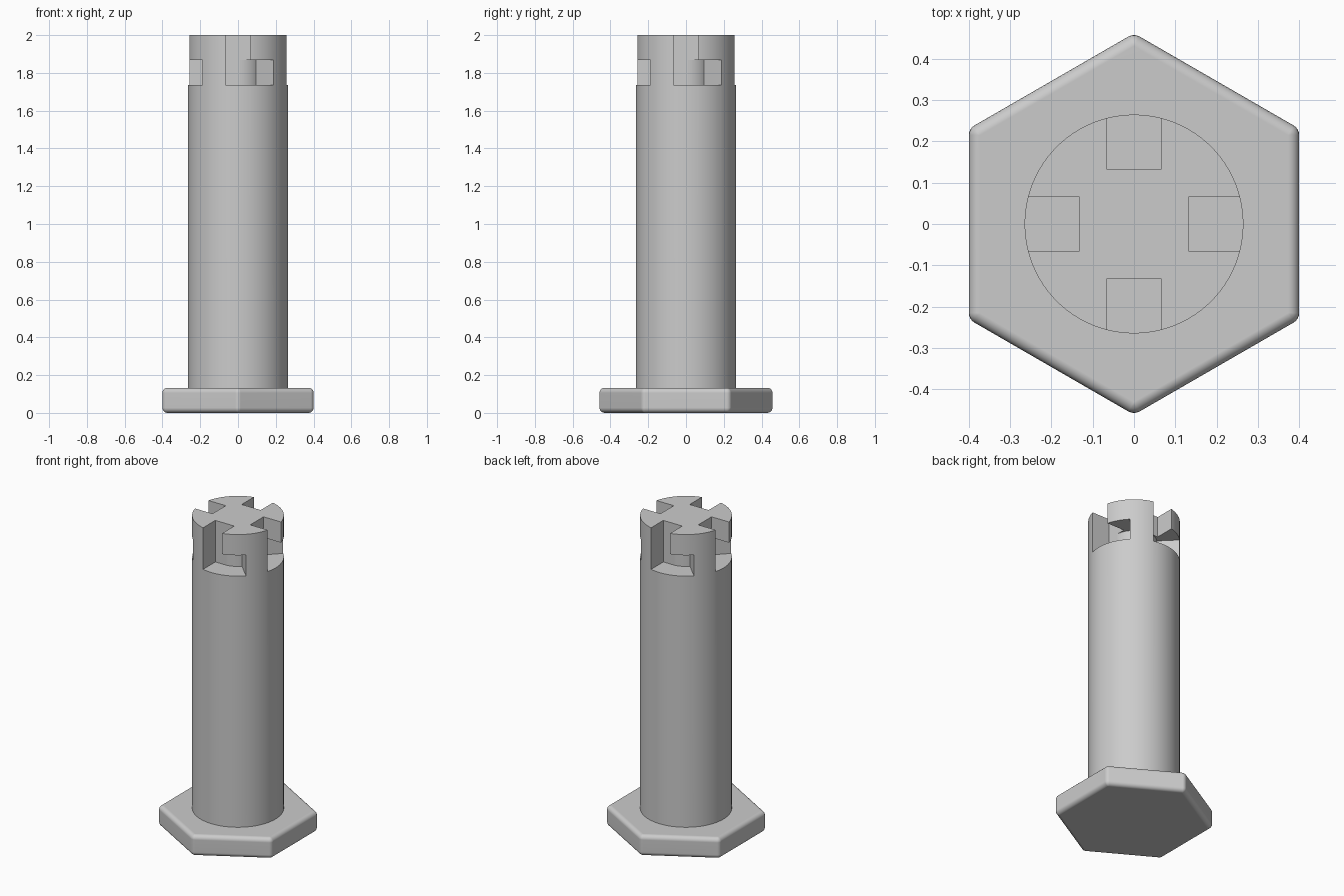
import bpy, bmesh
from math import sin, cos, pi, radians, sqrt
from mathutils import Matrix, Vector

if "Cube" in bpy.data.objects:
    bpy.data.objects.remove(bpy.data.objects["Cube"])

HEAD_APOTHEM, HEAD_HEIGHT, ROUND = 0.4, 0.133, 0.027
RADIUS, CORE, HALF_SLOT = 0.265, 0.133, 0.067
TOP, FLOOR, ROOF = 2.0, 1.735, 1.868

grey = bpy.data.materials.new("grey metal")
grey.use_nodes = True
grey.diffuse_color = (0.6, 0.6, 0.6, 1)
grey.node_tree.nodes["Principled BSDF"].inputs["Base Color"].default_value = (0.6, 0.6, 0.6, 1)


def make_object(name, bm):
    bmesh.ops.recalc_face_normals(bm, faces=bm.faces)
    mesh = bpy.data.meshes.new(name)
    bm.to_mesh(mesh)
    bm.free()
    mesh.materials.append(grey)
    obj = bpy.data.objects.new(name, mesh)
    bpy.context.collection.objects.link(obj)
    return obj


def activate(obj):
    bpy.ops.object.select_all(action='DESELECT')
    obj.select_set(True)
    bpy.context.view_layer.objects.active = obj


def prism(bm, points, z0, z1):
    low = [bm.verts.new((x, y, z0)) for x, y in points]
    high = [bm.verts.new((x, y, z1)) for x, y in points]
    bm.faces.new(low[::-1])
    bm.faces.new(high)
    for i in range(len(points)):
        j = (i + 1) % len(points)
        bm.faces.new((low[i], low[j], high[j], high[i]))


def polar(r, angle):
    return (r * cos(angle), r * sin(angle))


# Hexagonal head: rounded rings stacked through the two edge fillets
bm = bmesh.new()
corner = (HEAD_APOTHEM - ROUND) * 2 / sqrt(3)
steps = 5
levels = [(ROUND, -pi / 2 + pi / 2 * i / steps) for i in range(steps + 1)]
levels += [(HEAD_HEIGHT - ROUND, pi / 2 * i / steps) for i in range(steps + 1)]
rings = []
for z, tilt in levels:
    ring = []
    for side in range(6):
        middle = pi / 6 + side * pi / 3
        cx, cy = polar(corner, middle)
        for k in range(5):
            dx, dy = polar(ROUND * cos(tilt), middle + (k - 2) * pi / 24 * 2)
            ring.append(bm.verts.new((cx + dx, cy + dy, z + ROUND * sin(tilt))))
    rings.append(ring)
for a, b in zip(rings, rings[1:]):
    for i in range(len(a)):
        j = (i + 1) % len(a)
        bm.faces.new((a[i], a[j], b[j], b[i]))
bm.faces.new(rings[0][::-1])
bm.faces.new(rings[-1])
bmesh.ops.remove_doubles(bm, verts=bm.verts, dist=0.0001)
head = make_object("hex_head", bm)
activate(head)
bpy.ops.object.shade_smooth_by_angle(angle=radians(35))
weighted = head.modifiers.new("even shading", 'WEIGHTED_NORMAL')
weighted.keep_sharp = True

# Round shaft
bm = bmesh.new()
prism(bm, [polar(RADIUS, 2 * pi * i / 96) for i in range(96)], HEAD_HEIGHT - 0.03, TOP)
shaft = make_object("shaft", bm)

# Four L-shaped locking slots: an open drop slot, then a short turn to 45 degrees
bm = bmesh.new()
start, end, count = radians(-85), radians(-45), 10
angles = [start + (end - start) * i / count for i in range(count + 1)]
drop = [(-HALF_SLOT, -0.4), (HALF_SLOT, -0.4), (HALF_SLOT, -CORE), (-HALF_SLOT, -CORE)]
turn = [polar(0.36, a) for a in angles] + [polar(CORE, a) for a in reversed(angles)]
for quarter in range(4):
    spin = Matrix.Rotation(quarter * pi / 2, 2)
    for outline, z1 in ((drop, TOP + 0.1), (turn, ROOF)):
        prism(bm, [tuple(spin @ Vector(p)) for p in outline], FLOOR, z1)
cutter = make_object("slot_cutter", bm)
cutter.hide_render = True

cut = shaft.modifiers.new("slots", 'BOOLEAN')
cut.operation = 'DIFFERENCE'
cut.solver = 'EXACT'
cut.use_self = True
cut.object = cutter
activate(shaft)
bpy.ops.object.modifier_apply(modifier=cut.name)
bpy.data.objects.remove(cutter)
bpy.ops.object.shade_smooth_by_angle(angle=radians(30))
